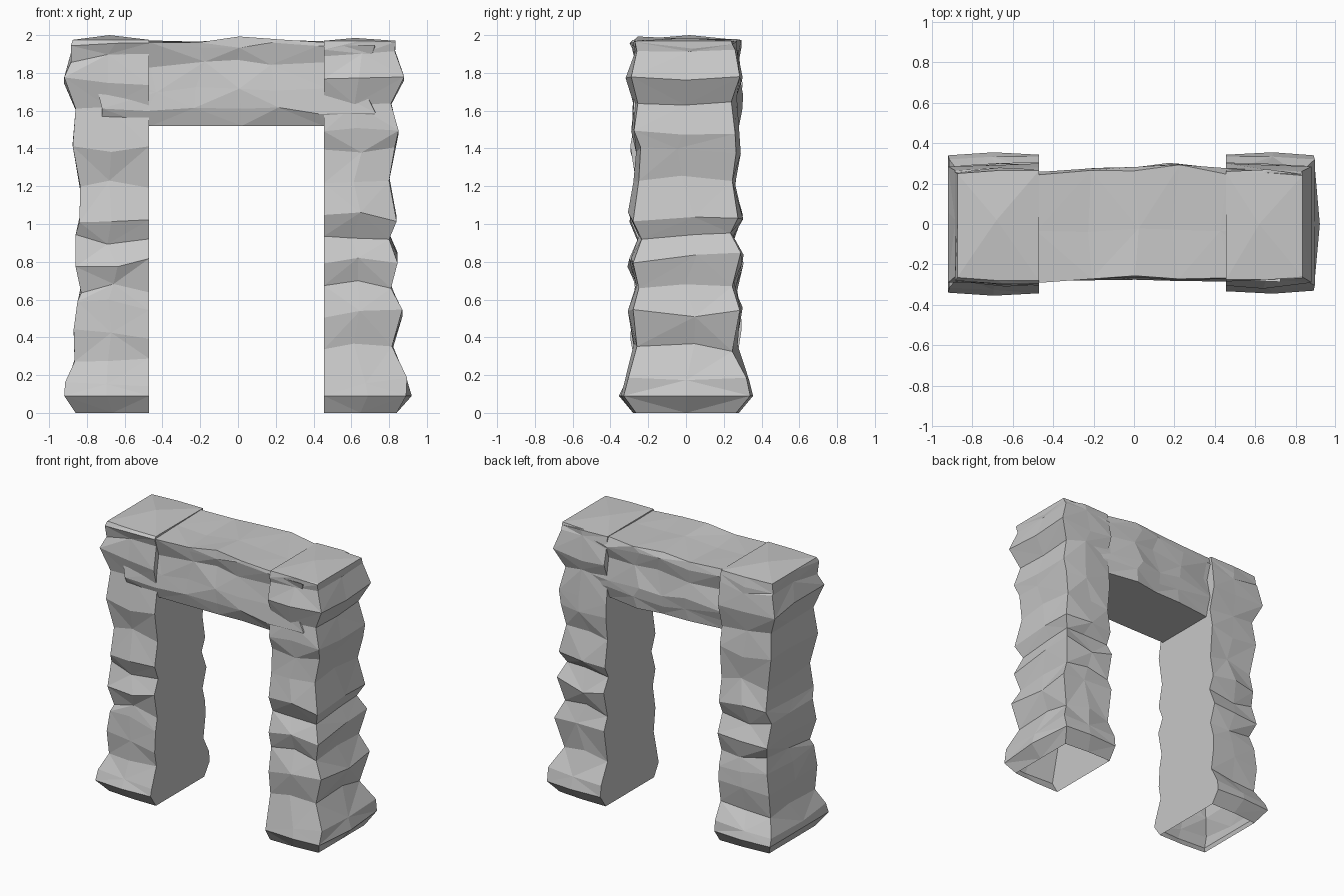
import bpy, bmesh, random

if "Cube" in bpy.data.objects:
    bpy.data.objects.remove(bpy.data.objects["Cube"])
random.seed(7)

stone = bpy.data.materials.new("grey stone")
stone.diffuse_color = (0.58, 0.58, 0.58, 1)
stone.use_nodes = True
stone.node_tree.nodes["Principled BSDF"].inputs["Base Color"].default_value = stone.diffuse_color


def jit(a):
    return random.uniform(-a, a)


def loft(name, rings, start_cap=None, end_cap=None):
    """Skin closed rings into a faceted shell; a cap is a centre point."""
    bm = bmesh.new()
    rows = [[bm.verts.new(p) for p in r] for r in rings]
    n = len(rows[0])
    for k, (a, b) in enumerate(zip(rows, rows[1:])):
        for i in range(n):
            j = (i + 1) % n
            if (i + k) % 2:
                bm.faces.new((a[i], a[j], b[j]))
                bm.faces.new((a[i], b[j], b[i]))
            else:
                bm.faces.new((a[i], a[j], b[i]))
                bm.faces.new((a[j], b[j], b[i]))
    for cap, row in ((start_cap, rows[0]), (end_cap, rows[-1])):
        if cap:
            c = bm.verts.new(cap)
            for i in range(n):
                bm.faces.new((row[i], row[(i + 1) % n], c))
    bmesh.ops.recalc_face_normals(bm, faces=bm.faces)
    me = bpy.data.meshes.new(name)
    bm.to_mesh(me)
    bm.free()
    me.materials.append(stone)
    ob = bpy.data.objects.new(name, me)
    bpy.context.collection.objects.link(ob)
    return ob


def pillar(name, side, inner, levels, cap):
    """Rough column, flat on its inner face and open underneath."""
    rings = []
    for k, (z, xo, yf, yb) in enumerate(levels):
        fixed = k < 2 or k == len(levels) - 1
        s = 0.0 if fixed else 0.03
        mid = (inner + xo) / 2
        bow = 0.012 if k == 1 else 0.0
        corner = xo - (0.03 if k == 1 and side > 0 else 0.0)
        pts = [(inner, yf + bow, z + jit(s)),
               (mid + jit(s), yf + jit(s / 2), z + jit(s)),
               (side * corner, yf + 0.015, z + jit(s)),
               (side * xo, jit(s * 2), z + jit(s)),
               (side * corner, yb - 0.015, z + jit(s)),
               (mid + jit(s), yb + jit(s / 2), z + jit(s)),
               (inner, yb - bow, z + jit(s))]
        # middle points sit on the pillar's own side
        for i in (1, 5):
            x, y, zz = pts[i]
            pts[i] = ((inner + side * xo) / 2 + jit(s), y, zz)
        rings.append(pts)
    return loft(name, rings, None, cap)


# (height, outer reach, front y, back y)
left = [(0, .86, -.28, .28), (.09, .92, -.355, .355), (.16, .915, -.33, .335),
        (.27, .865, -.275, .27), (.42, .87, -.295, .295), (.57, .85, -.285, .29),
        (.66, .83, -.265, .26), (.79, .86, -.30, .305), (.92, .86, -.255, .25),
        (1.04, .84, -.295, .29), (1.2, .835, -.26, .26), (1.41, .875, -.295, .28),
        (1.59, .86, -.265, .255), (1.75, .92, -.305, .30), (1.88, .885, -.275, .28),
        (1.93, .885, -.295, .27), (1.975, .875, -.28, .265)]
right = [(0, .84, -.28, .28), (.09, .92, -.345, .355), (.17, .895, -.32, .335),
         (.34, .815, -.275, .26), (.53, .87, -.295, .30), (.68, .81, -.265, .26),
         (.82, .845, -.295, .305), (.94, .80, -.25, .25), (1.04, .84, -.295, .29),
         (1.24, .80, -.265, .26), (1.38, .83, -.255, .28), (1.5, .85, -.29, .275),
         (1.65, .81, -.27, .255), (1.78, .88, -.305, .30), (1.9, .83, -.275, .275),
         (1.95, .835, -.285, .26), (1.97, .835, -.275, .255)]
pillar("left_pillar", -1, -.47, left, (-.68, .02, 2.0))
pillar("right_pillar", 1, .455, right, (.62, 0, 1.985))

# lintel: (x, front shift, back shift, top height)
stations = [(-.72, 0, 0, 1.95), (-.46, -.005, 0, 1.965), (-.2, .0, .02, 1.96),
            (.02, .01, .035, 1.985), (.2, .005, .05, 1.975), (.45, 0, .02, 1.965),
            (.70, 0, 0, 1.95)]
profile = [(-.245, 1.52), (-.285, 1.60), (-.275, 1.71), (-.25, 1.85),
           (-.28, 1.94), (-.27, None), (-.03, None), (.235, None),
           (.255, 1.92), (.225, 1.82), (.255, 1.68), (.24, 1.59), (.22, 1.52)]
rings = []
for x, f, b, top in stations:
    ring = []
    for y, z in profile:
        flat = z == 1.52
        dy = f if y < 0 else b
        zz = top + jit(.008) if z is None else z + (0 if flat else jit(.022))
        dx = 0 if flat else jit(.03)
        ring.append((x + dx, y + dy + jit(.012), zz))
    rings.append(ring)
loft("lintel", rings, (-.72, 0, 1.73), (.70, 0, 1.73))
